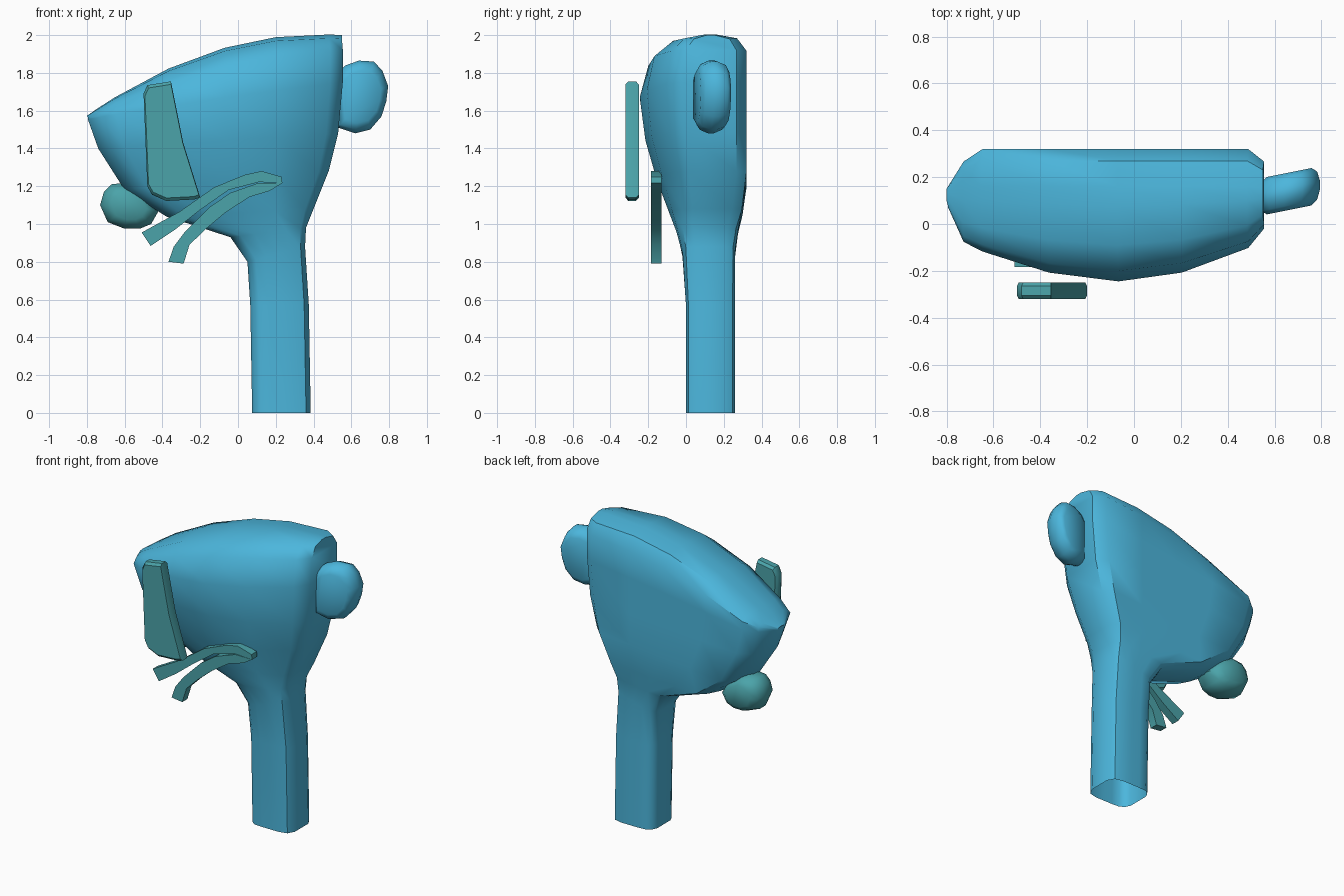
import bpy, bmesh, math

if "Cube" in bpy.data.objects:
    bpy.data.objects.remove(bpy.data.objects["Cube"])


def material(name, rgb):
    m = bpy.data.materials.new(name)
    m.diffuse_color = (*rgb, 1)
    m.use_nodes = True
    m.node_tree.nodes["Principled BSDF"].inputs["Base Color"].default_value = m.diffuse_color
    return m


BLUE = material("sky blue", (0.072, 0.47, 0.72))
TEAL = material("teal", (0.07, 0.37, 0.40))


def finish(name, verts, faces, mat, angle):
    me = bpy.data.meshes.new(name)
    me.from_pydata(verts, [], faces)
    bm = bmesh.new()
    bm.from_mesh(me)
    bmesh.ops.recalc_face_normals(bm, faces=bm.faces)
    bm.to_mesh(me)
    bm.free()
    me.materials.append(mat)
    ob = bpy.data.objects.new(name, me)
    bpy.context.collection.objects.link(ob)
    bpy.ops.object.select_all(action='DESELECT')
    bpy.context.view_layer.objects.active = ob
    ob.select_set(True)
    bpy.ops.object.shade_smooth_by_angle(angle=math.radians(angle))
    return ob


def ring_faces(rings, n):
    return [(r * n + i, r * n + (i + 1) % n, (r + 1) * n + (i + 1) % n, (r + 1) * n + i)
            for r in range(rings - 1) for i in range(n)]


def slab(name, outline, y, rings, mat, shear=0.0, angle=40):
    """Front outline (x, z) stacked along y; rings are (y offset, scale)."""
    n = len(outline)
    xs, zs = zip(*outline)
    cx, cz = (min(xs) + max(xs)) / 2, (min(zs) + max(zs)) / 2
    verts = []
    for dy, s in rings:
        for x, z in outline:
            px = cx + (x - cx) * s
            verts.append((px, y + dy + shear * (px - cx), cz + (z - cz) * s))
    faces = ring_faces(len(rings), n)
    faces += [tuple(range(n)), tuple(range((len(rings) - 1) * n, len(rings) * n))]
    return finish(name, verts, faces, mat, angle)


# Body: sections lofted from the round stem into the flat-backed, domed head
STEM = [(0, .55, -.55), (.05, .8, -.8), (.15, .97, -.97), (.33, 1, -1),
        (.54, 1, -1), (.74, 1, -1), (.92, .9, -.9), (1, .55, -.55)]
HEAD = [(0, .15, -.15), (.05, .72, -.55), (.11, 1, -.66), (.32, 1, -.9),
        (.54, 1, -1), (.74, 1, -.9), (.95, 1, -.62), (1, .72, -.4)]
# left x, z, right x, z, front y, back y, arch, head blend
SECTIONS = [
    (.075, 0, .385, 0, 0, .26, 0, 0),
    (.065, .57, .375, .57, 0, .26, 0, 0),
    (.05, .8, .355, .88, -.02, .26, 0, .1),
    (-.04, .93, .36, .98, -.05, .275, 0, .3),
    (-.38, 1.04, .40, 1.08, -.09, .30, 0, .75),
    (-.60, 1.18, .48, 1.28, -.155, .32, 0, 1),
    (-.74, 1.40, .53, 1.48, -.215, .32, 0, 1),
    (-.795, 1.555, .555, 1.75, -.245, .32, .01, 1),
    (-.795, 1.565, .555, 1.92, -.20, .32, .08, 1),
    (-.80, 1.57, .55, 1.98, -.09, .27, .125, 1),
    (-.80, 1.573, .55, 2.0, .08, .16, .13, 1)]
YC, verts = .13, []
for lx, lz, rx, rz, yf, yb, arch, t in SECTIONS:
    pairs = [[a + (b - a) * t for a, b in zip(s, h)] for s, h in zip(STEM, HEAD)]

    def point(u, y):
        return (lx + (rx - lx) * u, y, lz + (rz - lz) * u + 4 * arch * u * (1 - u))
    verts += [point(u, YC + b * (yb - YC)) for u, b, f in pairs]
    verts += [point(u, YC + f * (YC - yf)) for u, b, f in reversed(pairs)]
faces = ring_faces(len(SECTIONS), 16)
top = (len(SECTIONS) - 1) * 16
faces += [(top + i, top + i + 1, top + 14 - i, top + 15 - i) for i in range(7)]
finish("body", verts, faces, BLUE, 42)

# Rounded ear on the right side
slab("ear", [(.53, 1.80), (.57, 1.84), (.64, 1.865), (.72, 1.86), (.765, 1.81), (.795, 1.73),
             (.785, 1.65), (.76, 1.57), (.70, 1.50), (.62, 1.48), (.53, 1.51)], .14,
     [(-.08, .72), (-.06, .9), (-.015, 1), (.015, 1), (.06, .9), (.08, .72)], BLUE, .2, 50)

# Rounded knob under the lower left
slab("knob", [(-.73, 1.10), (-.71, 1.17), (-.67, 1.21), (-.58, 1.22), (-.48, 1.17), (-.42, 1.07),
              (-.46, 1.0), (-.52, .975), (-.60, .975), (-.69, 1.01)], .165,
     [(-.11, .6), (-.08, .86), (-.03, 1), (.03, 1), (.08, .86), (.11, .6)], TEAL, 0, 50)

# Upright plate in front of the head
slab("front_plate", [(-.5, 1.69), (-.48, 1.735), (-.355, 1.755), (-.29, 1.43), (-.2, 1.14),
                     (-.23, 1.13), (-.38, 1.122), (-.455, 1.155), (-.48, 1.2)], -.285,
     [(-.035, .95), (-.02, 1), (.02, 1), (.035, .95)], TEAL)

# Two curved prongs that join at the right
FLAT = [(-.0275, 1), (.0275, 1)]
slab("upper_prong", [(-.51, .955), (-.31, 1.065), (-.125, 1.195), (.035, 1.26), (.125, 1.28),
                     (.23, 1.25), (.235, 1.217), (.11, 1.222), (-.05, 1.18), (-.2, 1.075),
                     (-.336, .968), (-.463, .884)], -.157, FLAT, TEAL, 0, 30)
slab("lower_prong", [(.11, 1.218), (.235, 1.217), (.167, 1.175), (.06, 1.143), (-.07, 1.058),
                     (-.177, .968), (-.257, .889), (-.288, .79), (-.368, .80), (-.34, .88),
                     (-.28, .96), (-.15, 1.09), (-.04, 1.165)], -.157, FLAT, TEAL, 0, 30)
